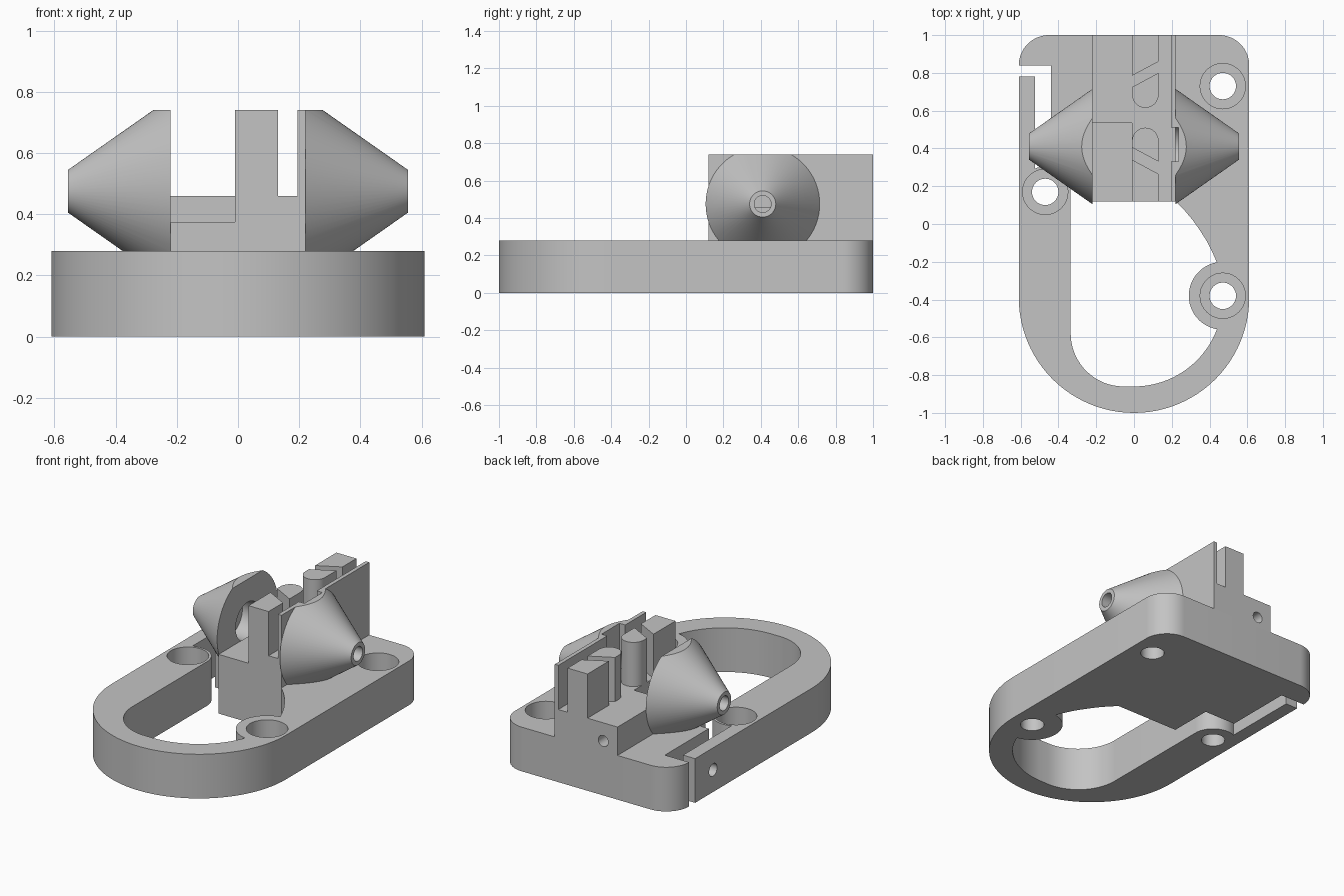
import bpy
import bmesh
from math import radians, cos, sin, pi
from mathutils import Matrix

cube = bpy.data.objects.get("Cube")
if cube:
    bpy.data.objects.remove(cube)

grey = bpy.data.materials.new("plain grey")
grey.use_nodes = True
COLOUR = (0.55, 0.55, 0.55, 1)
grey.diffuse_color = COLOUR
grey.node_tree.nodes["Principled BSDF"].inputs["Base Color"].default_value = COLOUR


def make(name, bm):
    bmesh.ops.recalc_face_normals(bm, faces=bm.faces)
    mesh = bpy.data.meshes.new(name)
    bm.to_mesh(mesh)
    bm.free()
    obj = bpy.data.objects.new(name, mesh)
    obj.data.materials.append(grey)
    bpy.context.collection.objects.link(obj)
    return obj


def prism(name, points, z0, z1):
    bm = bmesh.new()
    face = bm.faces.new([bm.verts.new((x, y, z0)) for x, y in points])
    out = bmesh.ops.extrude_face_region(bm, geom=[face])
    verts = [v for v in out["geom"] if isinstance(v, bmesh.types.BMVert)]
    bmesh.ops.translate(bm, verts=verts, vec=(0, 0, z1 - z0))
    return make(name, bm)


def box(name, x0, x1, y0, y1, z0, z1):
    return prism(name, [(x0, y0), (x1, y0), (x1, y1), (x0, y1)], z0, z1)


def cone(name, start, length, r1, r2, axis="Z", segs=64, clip=()):
    # Round solid that begins at start and runs along +axis
    turn = {"X": Matrix.Rotation(pi / 2, 4, "Y"),
            "Y": Matrix.Rotation(-pi / 2, 4, "X"),
            "Z": Matrix.Identity(4)}[axis]
    bm = bmesh.new()
    bmesh.ops.create_cone(bm, cap_ends=True, segments=segs, radius1=r1, radius2=r2,
                          depth=length,
                          matrix=Matrix.Translation(start) @ turn
                          @ Matrix.Translation((0, 0, length / 2)))
    for z, direction in clip:
        cut = bmesh.ops.bisect_plane(bm, geom=bm.verts[:] + bm.edges[:] + bm.faces[:],
                                     plane_co=(0, 0, z), plane_no=(0, 0, direction),
                                     clear_outer=True)
        edges = [e for e in cut["geom_cut"] if isinstance(e, bmesh.types.BMEdge)]
        bmesh.ops.edgeloop_fill(bm, edges=edges)
    return make(name, bm)


def arc(cx, cy, r, a0, a1, n=16):
    angles = [radians(a0 + (a1 - a0) * i / n) for i in range(n + 1)]
    return [(cx + r * cos(a), cy + r * sin(a)) for a in angles]


def boolean(obj, tools, operation="DIFFERENCE"):
    bpy.context.view_layer.objects.active = obj
    for tool in tools:
        mod = obj.modifiers.new("cut", "BOOLEAN")
        mod.object = tool
        mod.operation = operation
        mod.solver = "EXACT"
        bpy.ops.object.modifier_apply(modifier=mod.name)
        bpy.data.objects.remove(tool)


def smooth(obj):
    bpy.ops.object.select_all(action="DESELECT")
    obj.select_set(True)
    bpy.context.view_layer.objects.active = obj
    bpy.ops.object.shade_smooth_by_angle(angle=radians(30))


# Base plate: rounded front, filleted rear corners
base = prism("base_plate",
             arc(0, -0.39, 0.61, 180, 360, 48)
             + arc(0.45, 0.84, 0.16, 0, 90)
             + arc(-0.45, 0.84, 0.16, 90, 180), 0, 0.28)

# Finger opening, running on into the slot behind the spring arm
opening = ([(-0.335, -0.58)] + arc(-0.47, 0.17, 0.135, 0, 114)
           + [(-0.525, 0.78), (-0.7, 0.78), (-0.7, 0.84), (-0.44, 0.84),
              (-0.44, 0.40), (-0.22, 0.40), (-0.22, 0.12), (0.22, 0.12)]
           + [(0.265, 0.075), (0.31, 0.022), (0.35, -0.035), (0.385, -0.09), (0.415, -0.15)]
           + arc(0.47, -0.38, 0.18, 100, 260, 24)
           + arc(0, -0.39, 0.47, -22, -88, 20)
           + arc(-0.055, -0.58, 0.28, -90, -178))
cutters = [prism("opening_cutter", opening, -0.1, 0.4)]

# Counterbored screw holes and the side hole through the arm
for x, y in [(0.47, 0.73), (0.47, -0.38), (-0.47, 0.17)]:
    cutters.append(cone("bore_cutter", (x, y, -0.1), 0.5, 0.07, 0.07, segs=32))
    cutters.append(cone("counterbore_cutter", (x, y, 0.14), 0.3, 0.12, 0.12, segs=40))
cutters.append(cone("side_hole_cutter", (-0.7, 0.6, 0.14), 0.4, 0.04, 0.04, "X", 24))
boolean(base, cutters)
smooth(base)

# Stepped bed with a pin hole in its rear face
bed = box("bed", -0.22, 0.22, 0.12, 1, 0.28, 0.46)
boolean(bed, [box("step_cutter", -0.3, -0.01, 0, 0.535, 0.375, 0.6),
              cone("pin_hole_cutter", (-0.12, 0.7, 0.345), 0.5, 0.035, 0.035, "Y", 24)])
smooth(bed)

# Guide posts with slanted gaps between them
L, R = -0.01, 0.13
posts = {
    "front_post": [(L, 0.12), (R, 0.12), (R, 0.265), (L, 0.34)],
    "front_round_post": arc(0.06, 0.44, 0.07, 0, 180) + [(L, 0.405), (R, 0.33)],
    "rear_round_post": arc(0.06, 0.685, 0.07, 180, 360) + [(R, 0.80), (L, 0.725)],
    "rear_post": [(L, 0.785), (R, 0.86), (R, 1), (L, 1)],
}
for name, points in posts.items():
    smooth(prism(name, points, 0.46, 0.74))

# Thin side wall with a notch
wall = box("side_wall", 0.195, 0.22, 0.12, 1, 0.46, 0.74)
boolean(wall, [box("notch_cutter", 0.1, 0.3, 0.33, 0.51, 0.46, 0.8)])

# Hollow cones on both sides, flat on top
CY, CZ = 0.41, 0.475
for name, x, r1, r2 in [("left_cone", 0.22, 0.305, 0.07), ("right_cone", -0.555, 0.07, 0.305)]:
    shell = cone(name, (x, CY, CZ), 0.335, r1, r2, "X", 72, [(0.74, 1), (0.28, -1)])
    tools = [cone("tip_bore", (-0.7, CY, CZ), 1.4, 0.045, 0.045, "X", 32),
             cone("cavity", (-0.34, CY, CZ), 0.68, 0.12, 0.12, "X", 40)]
    if x > 0:
        tools.append(box("cone_notch", 0.2, 0.235, 0.33, 0.51, 0.46, 0.8))
    boolean(shell, tools)
    smooth(shell)
